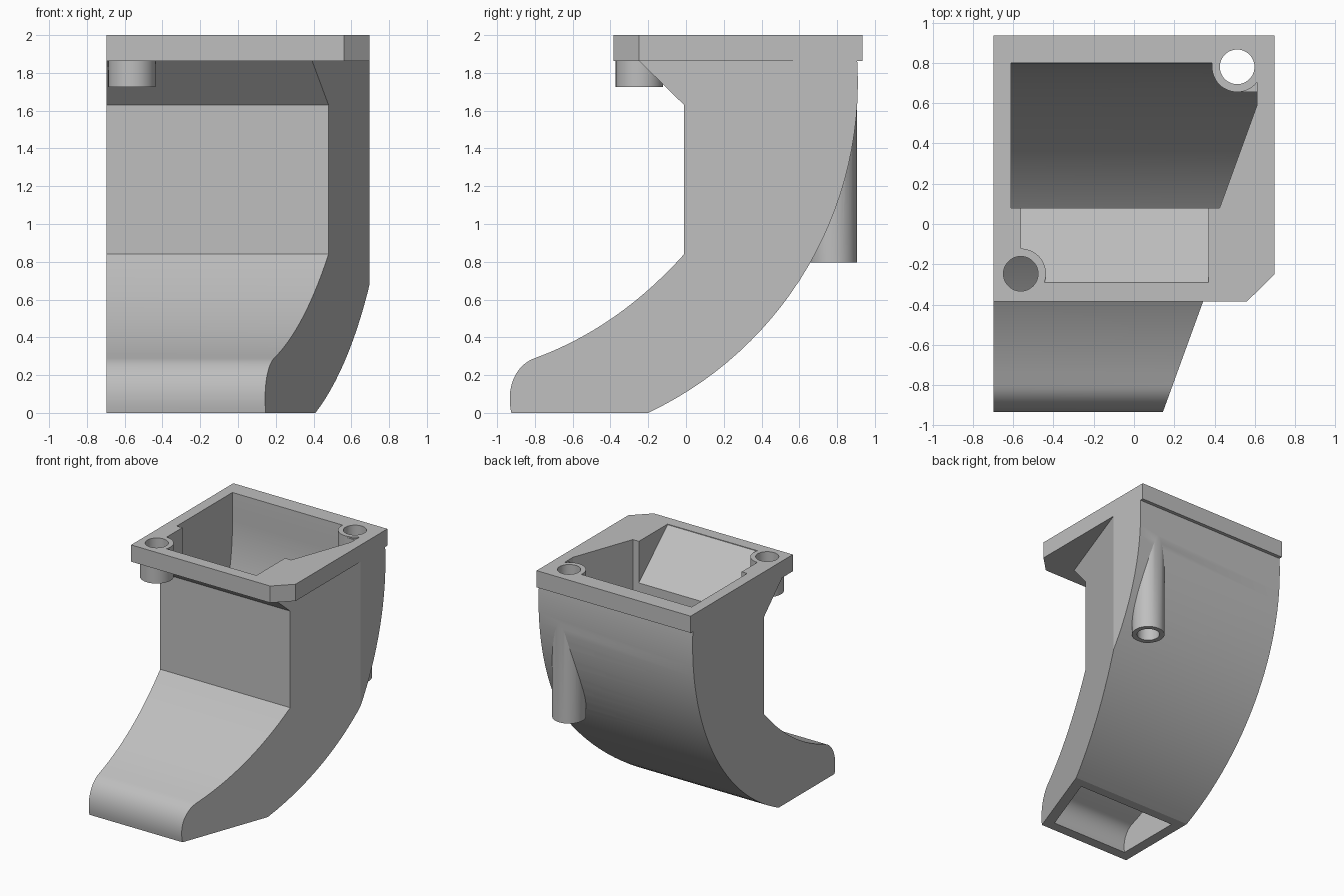
import bpy, bmesh, math
from mathutils import Vector

cube = bpy.data.objects.get("Cube")
if cube:
    bpy.data.objects.remove(cube, do_unlink=True)

grey = bpy.data.materials.new("light_grey")
grey.use_nodes = True
grey.diffuse_color = (0.52, 0.52, 0.52, 1)
grey.node_tree.nodes["Principled BSDF"].inputs["Base Color"].default_value = (0.52, 0.52, 0.52, 1)

HALF = 0.697           # half width of the duct
SLANT = math.tan(math.radians(20))


def finish(bm, name):
    bmesh.ops.recalc_face_normals(bm, faces=bm.faces)
    mesh = bpy.data.meshes.new(name)
    bm.to_mesh(mesh)
    bm.free()
    mesh.materials.append(grey)
    obj = bpy.data.objects.new(name, mesh)
    bpy.context.collection.objects.link(obj)
    return obj


def prism(points, offset):
    """Closed polygon swept along an offset vector."""
    bm = bmesh.new()
    base = bm.faces.new([bm.verts.new(p) for p in points])
    out = bmesh.ops.extrude_face_region(bm, geom=[base], use_keep_orig=True)
    verts = [g for g in out["geom"] if isinstance(g, bmesh.types.BMVert)]
    bmesh.ops.translate(bm, verts=verts, vec=offset)
    return bm


def clip(bm, point, normal):
    """Cut away everything beyond a plane and cap the cut."""
    bmesh.ops.bisect_plane(bm, geom=bm.verts[:] + bm.edges[:] + bm.faces[:],
                           plane_co=point, plane_no=normal, clear_outer=True)
    bmesh.ops.edgeloop_fill(bm, edges=[e for e in bm.edges if e.is_boundary])


def side_prism(profile, x0, x1):
    return prism([(x0, y, z) for y, z in profile], (x1 - x0, 0, 0))


def slanted_duct(profile, x0, x1, slant_x, name):
    """Side profile swept across, with the +x side slanted inwards to the front."""
    bm = side_prism(profile, x0, 1.3)
    clip(bm, (slant_x, 0, 0), Vector((1, -SLANT, 0)).normalized())
    clip(bm, (x1, 0, 0), (1, 0, 0))
    return finish(bm, name)


def cylinder(name, x, y, radius, z0, z1):
    bm = bmesh.new()
    bmesh.ops.create_cone(bm, cap_ends=True, segments=48, radius1=radius,
                          radius2=radius, depth=z1 - z0)
    bmesh.ops.translate(bm, verts=bm.verts, vec=(x, y, (z0 + z1) / 2))
    return finish(bm, name)


def bezier(pts, n=14):
    """Bezier of any degree, sampled evenly."""
    d = len(pts) - 1
    return [tuple(sum(math.comb(d, k) * (1 - t) ** (d - k) * t ** k * p[i]
                      for k, p in enumerate(pts)) for i in (0, 1))
            for t in (j / n for j in range(n + 1))]


def back_arc(cy, radius, z_top, n=28):
    """Circular back wall, from the top down to the floor."""
    cz = 1.75
    a0, a1 = math.asin((z_top - cz) / radius), -math.asin(cz / radius)
    return [(cy + radius * math.cos(a), cz + radius * math.sin(a))
            for a in (a0 + (a1 - a0) * i / n for i in range(n + 1))]


def combine(target, tool, operation):
    mod = target.modifiers.new(tool.name, "BOOLEAN")
    mod.operation, mod.object, mod.solver = operation, tool, "EXACT"
    bpy.context.view_layer.objects.active = target
    bpy.ops.object.modifier_apply(modifier=mod.name)
    bpy.data.objects.remove(tool, do_unlink=True)


# Outer shell of the curved duct
nose = bezier([(-0.925, 0), (-0.955, 0.14), (-0.90, 0.255), (-0.8, 0.29)])
sweep = bezier([(-0.8, 0.29), (-0.36, 0.45), (-0.01, 0.84)])
outer = (nose + sweep[1:] + [(-0.01, 1.63), (-0.25, 1.865), (-0.25, 1.9)]
         + back_arc(-1.024, 1.934, 1.9))
duct = slanted_duct(outer, -HALF, HALF, 0.483, "curved_duct")

# Mounting flange with one chamfered corner
plate = [(-HALF, -0.385), (0.56, -0.385), (HALF, -0.25), (HALF, 0.935), (-HALF, 0.935)]
flange = finish(prism([(x, y, 1.863) for x, y in plate], (0, 0, 0.137)), "flange")
combine(duct, flange, "UNION")

# Hollow inside, open at the top and the foot
inner_nose = bezier([(-0.84, 0), (-0.86, 0.10), (-0.82, 0.185), (-0.75, 0.21)])
inner_sweep = bezier([(-0.75, 0.21), (-0.28, 0.39), (0.08, 0.80)])
inner = ([(-0.84, -0.1)] + inner_nose + inner_sweep[1:] + [(0.08, 2.1), (0.80, 2.1)]
         + back_arc(-1.158, 1.958, 1.86) + [(-0.28, -0.1)])
combine(duct, slanted_duct(inner, -0.61, 0.61, 0.396, "cavity"), "DIFFERENCE")

# Sloped pocket leading from the flange into the hollow
pocket = [(-0.29, 2.1), (-0.29, 1.995), (0.08, 1.66), (0.2, 1.66), (0.2, 2.1)]
combine(duct, finish(side_prism(pocket, -0.56, 0.37), "pocket"), "DIFFERENCE")

# Web joining the rear boss to the corner
web = prism([(0.51, 0.655, 1.15), (0.64, 0.655, 1.15), (0.64, 0.805, 1.15),
             (0.51, 0.805, 1.15)], (0, 0, 0.84))
combine(duct, finish(web, "web"), "UNION")

# Screw bosses with through holes
bosses = [(-0.562, -0.247, 1.725), (0.512, 0.78, 0.797)]
for x, y, low in bosses:
    combine(duct, cylinder("boss", x, y, 0.125, low, 2.0), "UNION")
for x, y, low in bosses:
    combine(duct, cylinder("hole", x, y, 0.086, low - 0.1, 2.1), "DIFFERENCE")

# One material, crisp edges with smooth curves
duct.data.materials.clear()
duct.data.materials.append(grey)
for ob in bpy.context.selected_objects:
    ob.select_set(False)
duct.select_set(True)
bpy.context.view_layer.objects.active = duct
bpy.ops.object.shade_smooth_by_angle(angle=math.radians(18))
